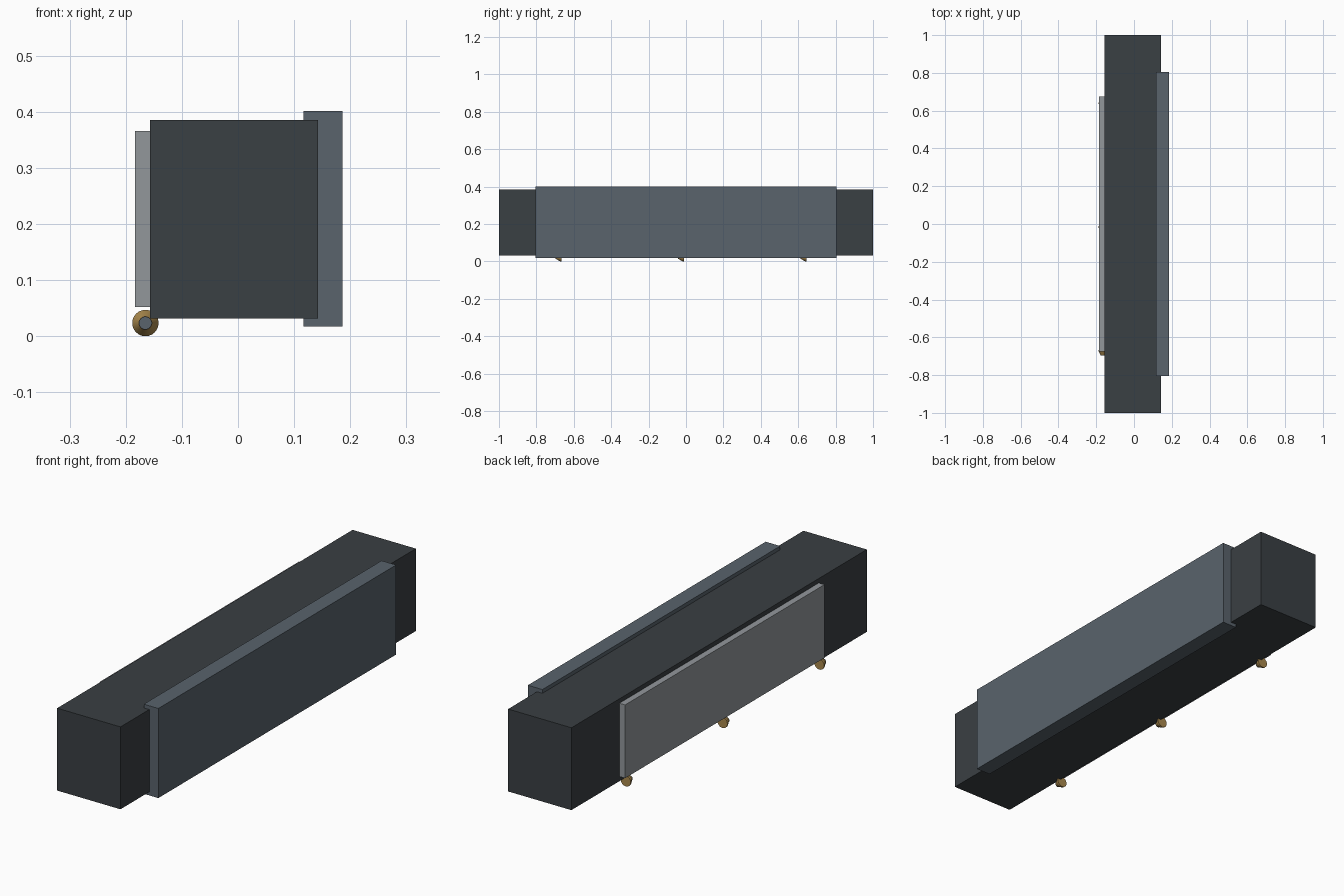
import bpy
from math import radians

if "Cube" in bpy.data.objects:
    bpy.data.objects.remove(bpy.data.objects["Cube"])


def material(name, rgb):
    m = bpy.data.materials.new(name)
    m.diffuse_color = (*rgb, 1)
    m.use_nodes = True
    m.node_tree.nodes["Principled BSDF"].inputs["Base Color"].default_value = m.diffuse_color
    return m


DARK = material("dark_metal", (0.042, 0.050, 0.056))
SLATE = material("slate_metal", (0.10, 0.125, 0.15))
PALE = material("pale_metal", (0.29, 0.31, 0.33))
BRASS = material("brass", (0.40, 0.25, 0.075))


def box(name, x, y, z, mat):
    """Box from (min, max) ranges on each axis."""
    bpy.ops.mesh.primitive_cube_add(size=1, location=[(a + b) / 2 for a, b in (x, y, z)])
    ob = bpy.context.object
    ob.name = name
    ob.scale = [b - a for a, b in (x, y, z)]
    bpy.ops.object.transform_apply(location=False, rotation=False, scale=True)
    ob.data.materials.append(mat)


def nozzle_part(name, y0, y1, r0, r1, mat):
    """Round section along y, radius r0 at y0 and r1 at y1."""
    bpy.ops.mesh.primitive_cone_add(vertices=24, radius1=r1, radius2=r0, depth=y1 - y0,
                                    location=(-0.165, (y0 + y1) / 2, 0.0235),
                                    rotation=(radians(90), 0, 0))
    ob = bpy.context.object
    ob.name = name
    ob.data.materials.append(mat)
    bpy.ops.object.shade_smooth_by_angle(angle=radians(30))


# Long main body with a thick plate on the right and a thin one on the left
box("main_body", (-0.157, 0.143), (-1, 1), (0.032, 0.385), DARK)
box("right_armour_plate", (0.117, 0.186), (-0.805, 0.805), (0.017, 0.401), SLATE)
box("left_panel", (-0.184, -0.150), (-0.675, 0.675), (0.052, 0.366), PALE)

# Three small brass nozzles under the left panel, with slate tips facing front
for i in range(3):
    y = -0.672 + 0.655 * i
    nozzle_part(f"nozzle_{i + 1}", y - 0.022, y, 0.0115, 0.0235, BRASS)
    nozzle_part(f"nozzle_rim_{i + 1}", y, y + 0.006, 0.0235, 0.0235, BRASS)
    nozzle_part(f"nozzle_tip_{i + 1}", y - 0.025, y - 0.021, 0.0115, 0.0115, SLATE)
